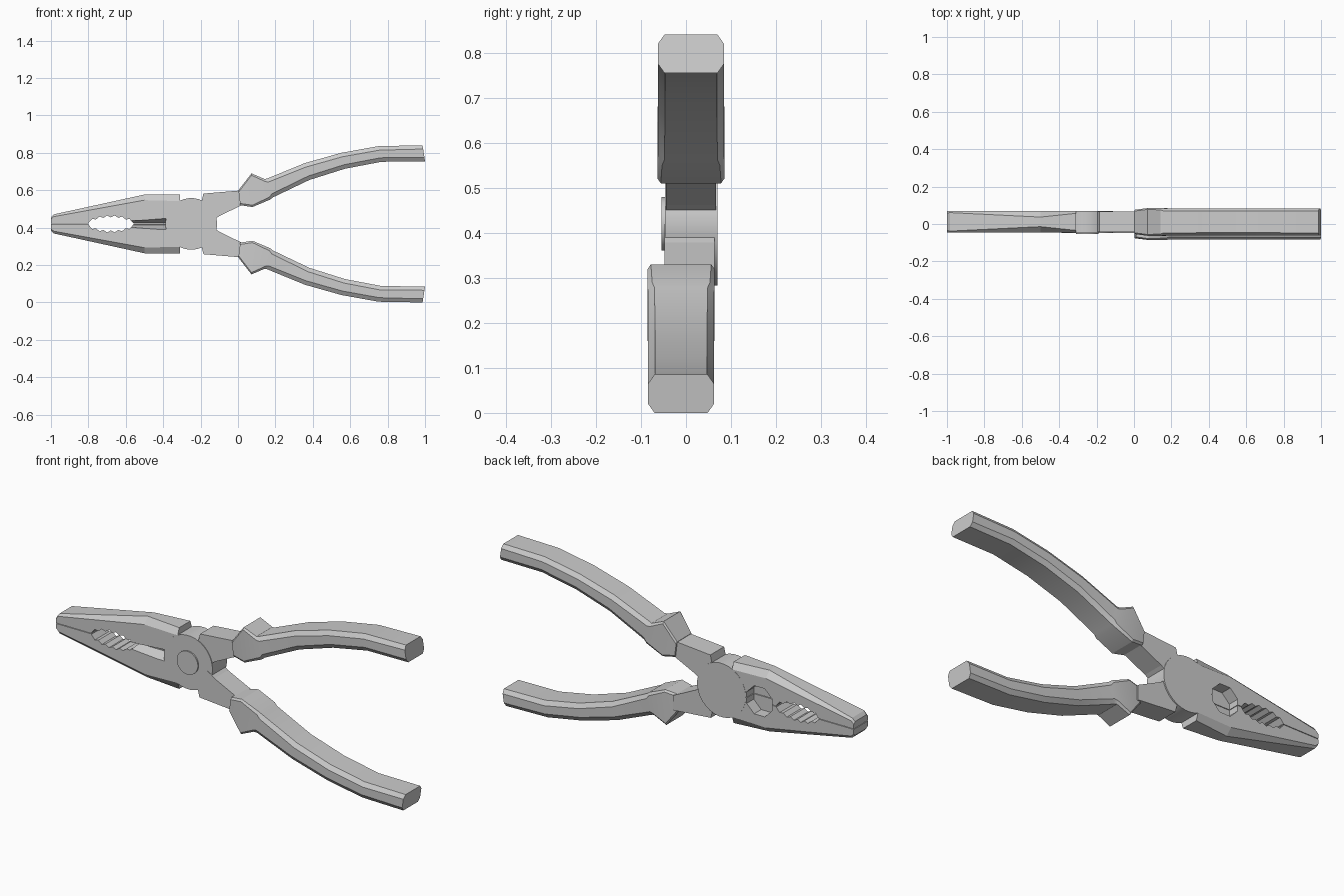
import bpy, bmesh, math

if "Cube" in bpy.data.objects:
    bpy.data.objects.remove(bpy.data.objects["Cube"])

AX, AZ = -0.25, 0.42          # pivot centre
YF, YB = -0.046, 0.069        # front and back of the steel body


def make(name, bm, smooth=None):
    bmesh.ops.recalc_face_normals(bm, faces=bm.faces)
    me = bpy.data.meshes.new(name)
    bm.to_mesh(me)
    bm.free()
    ob = bpy.data.objects.new(name, me)
    bpy.context.collection.objects.link(ob)
    if smooth:
        bpy.ops.object.select_all(action='DESELECT')
        ob.select_set(True)
        bpy.context.view_layer.objects.active = ob
        bpy.ops.object.shade_smooth_by_angle(angle=math.radians(smooth))
    return ob


def loft(name, rings, smooth=None):
    bm = bmesh.new()
    rows = [[bm.verts.new(p) for p in r] for r in rings]
    n = len(rows[0])
    for a, b in zip(rows, rows[1:]):
        for i in range(n):
            j = (i + 1) % n
            bm.faces.new((a[i], a[j], b[j], b[i]))
    bm.faces.new(rows[0])
    bm.faces.new(rows[-1])
    return make(name, bm, smooth)


def prism(name, pts, y0, y1, smooth=None):
    return loft(name, [[(x, y, z) for x, z in pts] for y in (y0, y1)], smooth)


def circle(cx, cz, r, n):
    return [(cx + r * math.cos(math.tau * (i + .5) / n),
             cz + r * math.sin(math.tau * (i + .5) / n)) for i in range(n)]


def cut(ob, cutter):
    m = ob.modifiers.new("cut", 'BOOLEAN')
    m.operation, m.solver, m.object = 'DIFFERENCE', 'EXACT', cutter
    bpy.context.view_layer.objects.active = ob
    bpy.ops.object.modifier_apply(modifier=m.name)


# Cutters: serrated pipe grip, octagonal back pocket, front wire groove
top = []
for i in range(13):
    x = -0.80 + 0.24 * i / 12
    arch = 0.012 + 0.034 * math.sin(math.pi * i / 12) ** 0.6
    top.append((x, arch if i % 2 else arch - 0.011))
top[0], top[-1] = (-0.80, 0.004), (-0.56, 0.004)
teeth = [(x, AZ + h) for x, h in top] + [(x, AZ - h) for x, h in reversed(top)]
cutters = [
    prism("cut_teeth", teeth, -0.2, 0.2),
    prism("cut_pocket", circle(-0.465, AZ, 0.078, 8), 0.012, 0.2),
    loft("cut_groove", [[(x, -0.06, AZ - w), (x, -0.06, AZ + w), (x, 0.003, AZ + 0.006),
                         (x, 0.003, AZ - 0.006)] for x, w in ((-0.57, 0.022), (-0.385, 0.036))]),
]

for label, s, yc in (("upper", 1, 0.011), ("lower", -1, -0.011)):
    # Tapered jaw with bevelled outer edges: x, outer height, bevel in y, bevel in z
    rings = []
    for x, h, by, bz in ((-1.0, 0.035, 0.012, 0.010), (-0.985, 0.051, 0.008, 0.012),
                         (-0.50, 0.157, 0.032, 0.030), (-0.31, 0.157, 0.012, 0.035)):
        prof = [(YF, 0.0015), (YF, h - bz), (YF + by, h),
                (YB - by, h), (YB, h - bz), (YB, 0.0015)]
        rings.append([(x, y, AZ + s * z) for y, z in prof])
    jaw = loft(label + "_jaw", rings)
    for c in cutters:
        cut(jaw, c)

    # Steel arm between pivot and grip
    arm = [(-0.20, 0.10), (-0.185, 0.162), (0.03, 0.180),
           (0.03, 0.105), (-0.10, 0.042), (-0.16, 0.0)]
    off = 0.0 if s > 0 else -0.004
    prism(label + "_arm", [(x, AZ + s * z) for x, z in arm], YF + 0.002 + off, YB - 0.002 + off)

    # Grip with flared collar: inner point, outer point, half width, chamfer
    path = [((0.00, 0.10), (-0.01, 0.18), 0.065, 0.010),
            ((0.065, 0.09), (0.06, 0.27), 0.074, 0.010),
            ((0.160, 0.130), (0.13, 0.240), 0.074, 0.014),
            ((0.175, 0.142), (0.145, 0.243), 0.073, 0.020),
            ((0.37, 0.235), (0.345, 0.325), 0.073, 0.022),
            ((0.56, 0.295), (0.54, 0.380), 0.073, 0.022),
            ((0.755, 0.332), (0.74, 0.416), 0.073, 0.022),
            ((0.988, 0.335), (0.975, 0.42), 0.073, 0.020)]
    rings = []
    for (x0, z0), (x1, z1), w, c in path:
        t = c / math.hypot(x1 - x0, z1 - z0)
        prof = [(-w, t), (-w, 1 - t), (-w + c * .7, 1), (w - c * .7, 1),
                (w, 1 - t), (w, t), (w - c * .7, 0), (-w + c * .7, 0)]
        rings.append([(x0 + (x1 - x0) * k + 0.012, yc + y, AZ + s * (z0 + (z1 - z0) * k))
                      for y, k in prof])
    loft(label + "_grip", rings, 24)

for c in cutters:
    bpy.data.objects.remove(c)

# Pivot discs (one per half) and the rivet
prism("front_pivot_disc", circle(AX, AZ, 0.138, 32), YF - 0.001, 0.010, 30)
prism("back_pivot_disc", circle(AX, AZ, 0.138, 32), 0.010, YB + 0.001, 30)
prism("pivot_rivet", circle(AX, AZ, 0.06, 24), YF - 0.008, 0.0, 30)
